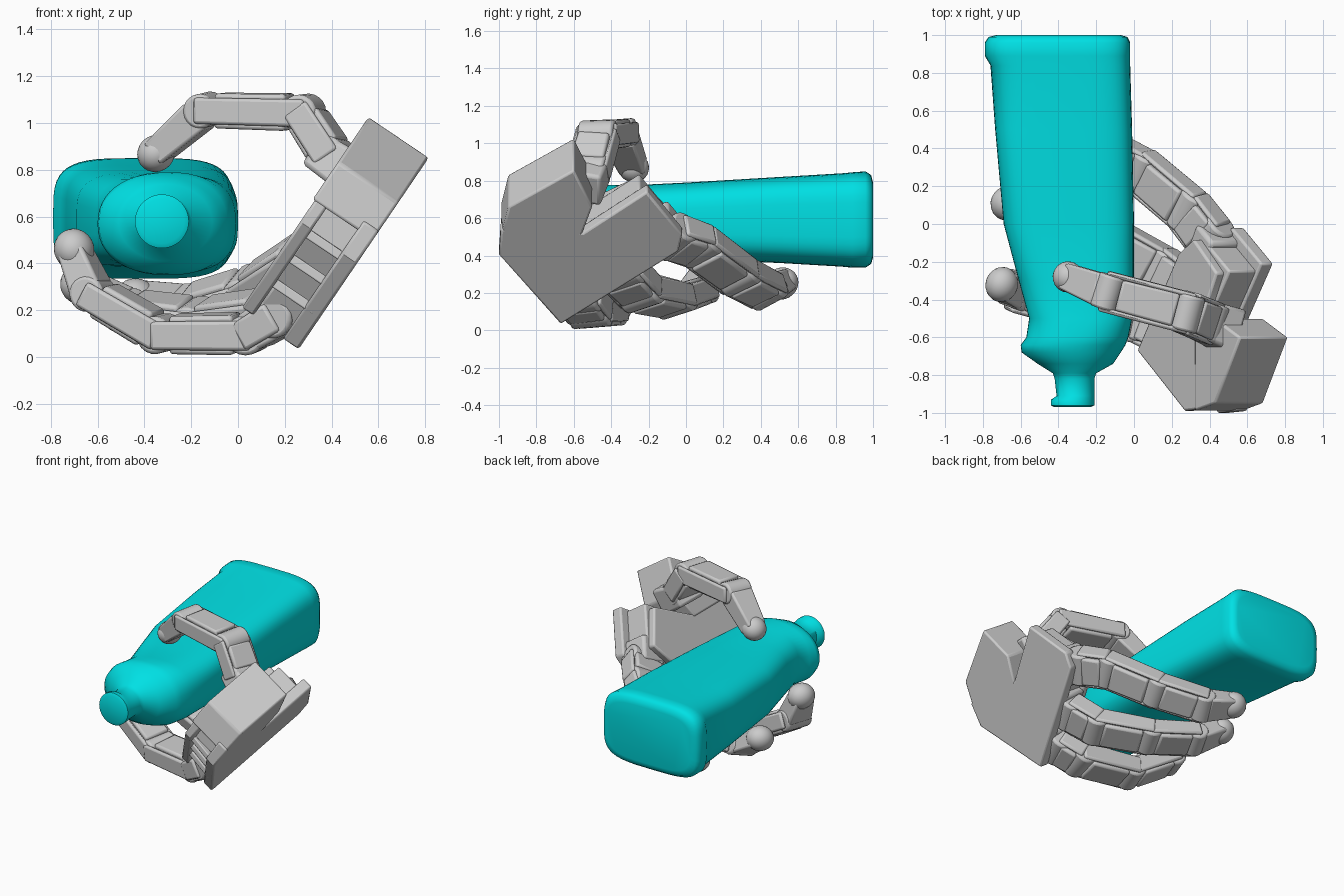
import bpy, bmesh, math
from mathutils import Vector, Matrix

if "Cube" in bpy.data.objects:
    bpy.data.objects.remove(bpy.data.objects["Cube"])

V = Vector


def finish(bm, name, bevel=0, angle=35):
    bmesh.ops.recalc_face_normals(bm, faces=bm.faces)
    me = bpy.data.meshes.new(name)
    bm.to_mesh(me)
    bm.free()
    ob = bpy.data.objects.new(name, me)
    bpy.context.collection.objects.link(ob)
    bpy.ops.object.select_all(action='DESELECT')
    ob.select_set(True)
    bpy.context.view_layer.objects.active = ob
    bpy.ops.object.shade_smooth_by_angle(angle=math.radians(angle))
    if bevel:
        m = ob.modifiers.new("Bevel", 'BEVEL')
        m.width, m.segments, m.limit_method = bevel, 2, 'ANGLE'
        m.angle_limit = math.radians(40)
    return ob


def frame(hinge, d, at):
    # x = hinge, y = along the link, z = out of the link
    d = d.normalized()
    h = (hinge - d * hinge.dot(d)).normalized()
    m = Matrix((h, d, h.cross(d))).transposed().to_4x4()
    m.translation = at
    return m


def bar(bm, a, b, hinge, w, h, taper=1.0, shift=0.0):
    m = frame(hinge, b - a, (a + b) / 2)
    vs = bmesh.ops.create_cube(bm, size=1)['verts']
    for v in vs:
        k = taper if v.co.y > 0 else 1
        v.co = m @ V((v.co.x * w * k + shift, v.co.y * (b - a).length, v.co.z * h * k))


def barrel(bm, at, hinge, d, r, w):
    m = frame(hinge, d, at) @ Matrix.Rotation(math.pi / 2, 4, 'Y')
    bmesh.ops.create_cone(bm, cap_ends=True, segments=20, radius1=r, radius2=r,
                          depth=w, matrix=m)


def finger(name, pts, w, h, hinge):
    pts = [V(p) for p in pts]
    hinge = V(hinge)
    bm = bmesh.new()
    n = len(pts) - 1
    for i in range(n):
        a, b = pts[i], pts[i + 1]
        d = b - a
        s = 1 - 0.05 * i
        barrel(bm, a, hinge, d, h * 0.5 * s, w * 0.88 * s)
        if i < n - 1:
            # link: core block between two side plates
            bar(bm, a + d * 0.14, b - d * 0.14, hinge, w * 0.8 * s, h * s, 0.95)
            for side in (-1, 1):
                bar(bm, a - d * 0.06, b + d * 0.06, hinge, w * 0.12, h * 0.75 * s, 0.95,
                    side * w * 0.44 * s)
        else:
            # fingertip: tapered link with a round pad
            bar(bm, a + d * 0.1, b, hinge, w * 0.85 * s, h * 0.95 * s, 0.8)
            m = frame(hinge, d, b) @ Matrix.Diagonal((w * 0.36, h * 0.5, h * 0.47, 1))
            bmesh.ops.create_uvsphere(bm, u_segments=20, v_segments=14, radius=1, matrix=m)
    return finish(bm, name, 0.02)


# Palm plane: normal lies in xz, outlines are given as (y, z) on the outer face
N = V((0.83, 0, -0.56))


def on_plane(y, z, depth=0.0):
    return V((0.27 + (z - 0.05) * 0.68, y, z)) - N * depth


def slab(name, outline, d0, d1, scale=1.0, bevel=0.012):
    cy = sum(p[0] for p in outline) / len(outline)
    cz = sum(p[1] for p in outline) / len(outline)
    pts = [(cy + (y - cy) * scale, cz + (z - cz) * scale) for y, z in outline]
    bm = bmesh.new()
    lo = [bm.verts.new(on_plane(y, z, d0)) for y, z in pts]
    hi = [bm.verts.new(on_plane(y, z, d1)) for y, z in pts]
    bm.faces.new(lo)
    bm.faces.new(hi)
    for i in range(len(pts)):
        j = (i + 1) % len(pts)
        bm.faces.new((lo[i], lo[j], hi[j], hi[i]))
    return finish(bm, name, bevel)


palm = [(-0.99, 0.54), (-1.0, 0.40), (-0.67, 0.03), (-0.04, 0.42), (-0.02, 0.51),
        (-0.21, 0.74), (-0.55, 0.52)]
inner = [(-0.98, 0.53), (-0.99, 0.41), (-0.67, 0.04), (-0.16, 0.36), (-0.08, 0.48),
         (-0.26, 0.66), (-0.55, 0.52)]
slab("palm_back_plate", palm, 0.0, 0.08)
slab("palm_core", palm, 0.07, 0.25, 0.86)
slab("palm_inner_plate", inner, 0.24, 0.30)
slab("thumb_base_block", [(-0.6, 0.855), (-0.95, 0.66), (-0.99, 0.5), (-0.56, 0.5),
                          (-0.50, 0.66)], 0.0, 0.31)

# Ribs in the open front side of the palm
bm = bmesh.new()
for k in range(3):
    y, z = -0.93 + k * 0.09, 0.39 - k * 0.105
    bar(bm, on_plane(y, z, 0.03), on_plane(y + 0.03, z, 0.27), V((0, 1, 0)), 0.09, 0.04)
finish(bm, "palm_ribs", 0.006)

# Knuckle housings along the finger edge of the palm
bm = bmesh.new()
for y, z in ((-0.57, 0.13), (-0.34, 0.27), (-0.11, 0.41)):
    bar(bm, on_plane(y - 0.08, z + 0.1, 0.15), on_plane(y + 0.02, z - 0.02, 0.15),
        N, 0.2, 0.22)
finish(bm, "knuckle_housings", 0.02)

# Fingers: knuckle, joints, tip
finger("lower_finger", [(0.18, -0.57, 0.18), (0.05, -0.51, 0.10), (-0.33, -0.43, 0.10),
                        (-0.62, -0.35, 0.27), (-0.70, -0.32, 0.46)],
       0.26, 0.18, (0.3, 0.94, 0.08))
finger("middle_finger", [(0.27, -0.34, 0.31), (0.14, -0.24, 0.20), (-0.18, -0.06, 0.16),
                         (-0.48, 0.06, 0.20), (-0.67, 0.11, 0.31)],
       0.26, 0.18, (0.4, 0.87, 0.28))
finger("upper_finger", [(0.40, -0.07, 0.50), (0.29, 0.07, 0.45), (0.04, 0.28, 0.29),
                        (-0.24, 0.43, 0.21), (-0.44, 0.51, 0.25)],
       0.26, 0.18, (0.41, 0.8, 0.43))
finger("thumb", [(0.40, -0.52, 0.86), (0.28, -0.47, 1.045), (-0.14, -0.36, 1.055),
                 (-0.35, -0.28, 0.87)], 0.23, 0.165, (0.25, 0.97, 0.03))

# Thumb mount
bm = bmesh.new()
bar(bm, V((0.52, -0.57, 0.76)), V((0.34, -0.50, 0.88)), V((0, 1, 0)), 0.24, 0.19, 0.85)
finish(bm, "thumb_mount", 0.02)

# Bottle: rounded sections along y (y, x min, x max, z min, z max, squareness)
sections = [
    (1.0, -0.73, -0.07, 0.39, 0.79, 4), (0.99, -0.77, -0.035, 0.355, 0.83, 4),
    (0.96, -0.79, -0.02, 0.335, 0.85, 4), (0.89, -0.79, -0.02, 0.335, 0.845, 4),
    (0.84, -0.76, -0.02, 0.34, 0.84, 4), (0.5, -0.735, -0.01, 0.36, 0.82, 4),
    (0.0, -0.69, 0.0, 0.38, 0.79, 3.6), (-0.3, -0.61, 0.0, 0.38, 0.775, 3.2),
    (-0.5, -0.555, -0.01, 0.36, 0.78, 2.7), (-0.6, -0.57, -0.03, 0.35, 0.79, 2.4),
    (-0.64, -0.60, -0.045, 0.355, 0.785, 2.2), (-0.68, -0.595, -0.07, 0.37, 0.77, 2.1),
    (-0.74, -0.51, -0.11, 0.41, 0.74, 2),
    (-0.79, -0.43, -0.20, 0.47, 0.69, 2), (-0.82, -0.42, -0.21, 0.48, 0.68, 2),
    (-0.91, -0.41, -0.21, 0.48, 0.68, 2), (-0.93, -0.44, -0.21, 0.465, 0.695, 2),
    (-0.96, -0.44, -0.21, 0.465, 0.695, 2), (-0.97, -0.42, -0.23, 0.485, 0.675, 2)]
bm = bmesh.new()
rings = []
for y, x0, x1, z0, z1, e in sections:
    ring = []
    for i in range(48):
        c, s = math.cos(i * math.tau / 48), math.sin(i * math.tau / 48)
        ring.append(bm.verts.new((
            (x0 + x1) / 2 + (x1 - x0) / 2 * math.copysign(abs(c) ** (2 / e), c), y,
            (z0 + z1) / 2 + (z1 - z0) / 2 * math.copysign(abs(s) ** (2 / e), s))))
    rings.append(ring)
for r, q in zip(rings, rings[1:]):
    for i in range(48):
        j = (i + 1) % 48
        bm.faces.new((r[i], r[j], q[j], q[i]))
bm.faces.new(rings[0])
bm.faces.new(rings[-1])
bottle = finish(bm, "bottle", angle=60)
mat = bpy.data.materials.new("turquoise")
mat.diffuse_color = (0.0, 0.75, 0.78, 1)
mat.use_nodes = True
mat.node_tree.nodes["Principled BSDF"].inputs["Base Color"].default_value = mat.diffuse_color
bottle.data.materials.append(mat)
